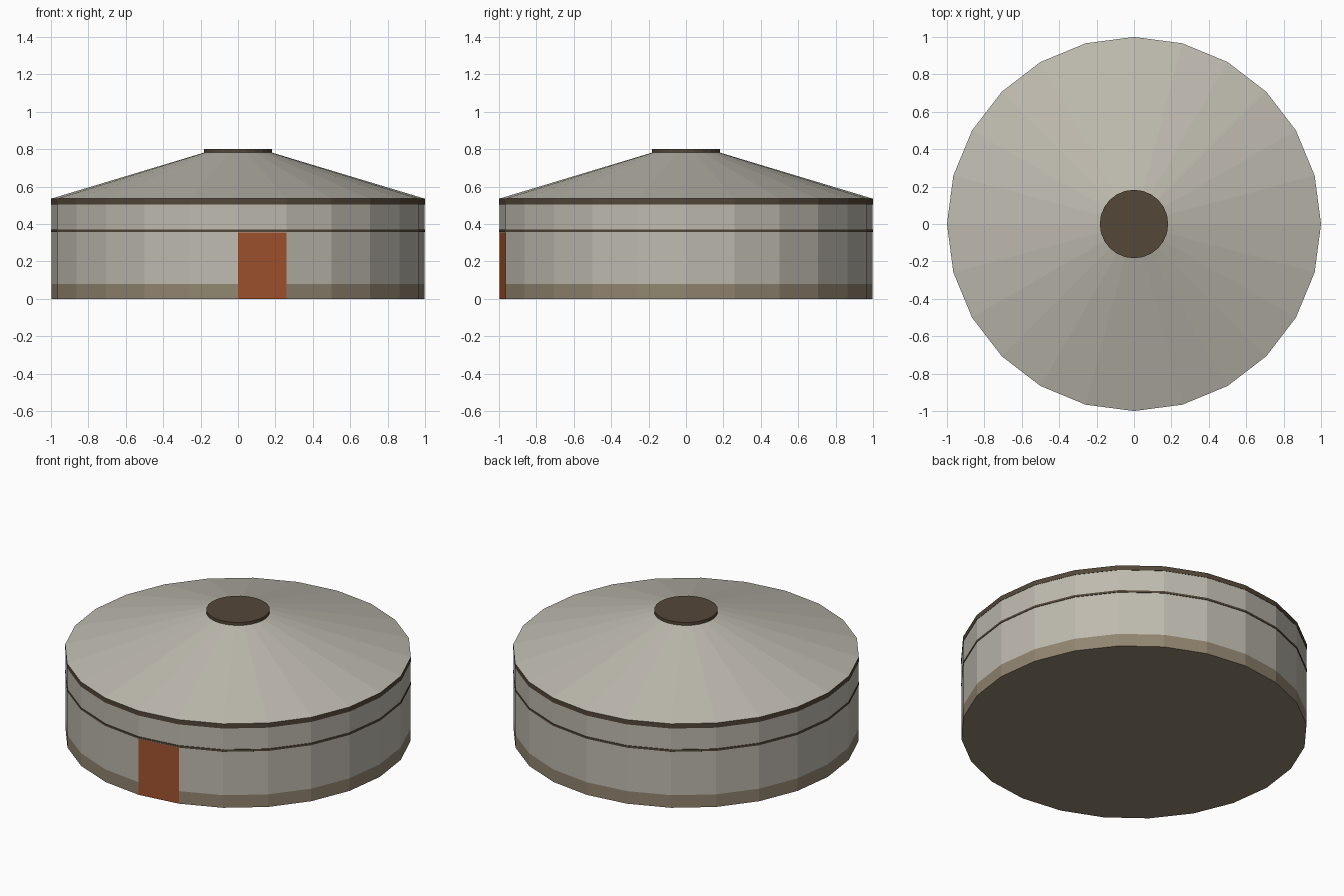
import bpy, bmesh
from math import cos, sin, pi

if "Cube" in bpy.data.objects:
    bpy.data.objects.remove(bpy.data.objects["Cube"], do_unlink=True)


def material(name, rgb):
    """Flat material from 0-255 sRGB values."""
    lin = [((c / 255 + 0.055) / 1.055) ** 2.4 for c in rgb] + [1]
    m = bpy.data.materials.new(name)
    m.use_nodes = True
    m.diffuse_color = lin
    m.node_tree.nodes["Principled BSDF"].inputs["Base Color"].default_value = lin
    return m


FELT = material("grey felt", (190, 186, 175))
SKIRT = material("taupe skirt", (146, 133, 112))
ROPE = material("dark brown trim", (84, 71, 56))
DOOR = material("rust door", (160, 82, 45))
SIDES = 24


def lathe(name, profile, mat, bottom=False, top=False):
    """Faceted ring with a corner on each axis; profile is (radius, z)."""
    bm = bmesh.new()
    rings = [[bm.verts.new((r * cos(2 * pi * i / SIDES), r * sin(2 * pi * i / SIDES), z))
              for i in range(SIDES)] for r, z in profile]
    for lo, hi in zip(rings, rings[1:]):
        for i in range(SIDES):
            j = (i + 1) % SIDES
            bm.faces.new((lo[i], lo[j], hi[j], hi[i]))
    if bottom:
        bm.faces.new(rings[0][::-1])
    if top:
        bm.faces.new(rings[-1])
    mesh = bpy.data.meshes.new(name)
    bm.to_mesh(mesh)
    bm.free()
    mesh.materials.append(mat)
    ob = bpy.data.objects.new(name, mesh)
    bpy.context.collection.objects.link(ob)
    return ob


DOOR_TOP, SKIRT_TOP, EAVE = 0.355, 0.08, 0.505

# Wall with skirt and door panel
wall = lathe("wall", [(0.998, z) for z in (0, SKIRT_TOP, DOOR_TOP, EAVE)], FELT, bottom=True)
wall.data.materials.append(SKIRT)
wall.data.materials.append(DOOR)
for face in wall.data.polygons:
    c, n = face.center, face.normal
    if c.z < SKIRT_TOP:
        face.material_index = 1
    if c.z < DOOR_TOP and n.y < -0.98 and n.x > 0:
        face.material_index = 2

# Rope around the wall and band under the eave
lathe("wall_rope", [(0.998, 0.356), (1, 0.357), (1, 0.37), (0.998, 0.371)], ROPE)
lathe("eave_band", [(0.998, EAVE), (1, EAVE), (1, 0.535)], ROPE)

# Roof cone and crown cap
lathe("roof", [(1, 0.535), (0.18, 0.782)], FELT)
lathe("crown_cap", [(0.183, 0.778), (0.183, 0.8)], ROPE, bottom=True, top=True)
